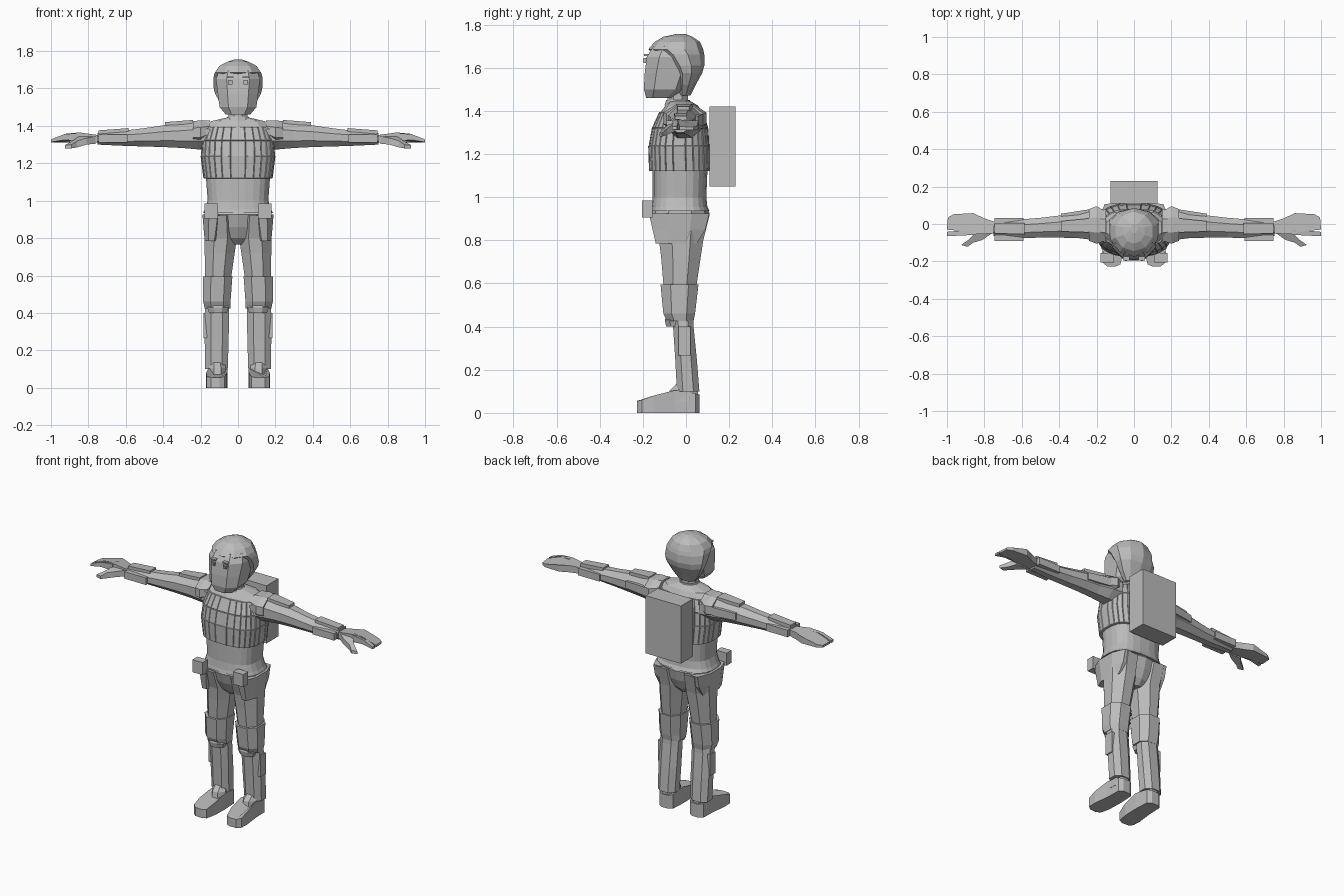
import bpy, bmesh, math
from mathutils import Vector

gray = bpy.data.materials.new("plain_gray")
gray.diffuse_color = (0.5, 0.5, 0.5, 1)


def finish(name, bm, mirror=False):
    bmesh.ops.recalc_face_normals(bm, faces=bm.faces)
    me = bpy.data.meshes.new(name)
    bm.to_mesh(me)
    bm.free()
    me.materials.append(gray)
    ob = bpy.data.objects.new(name, me)
    bpy.context.collection.objects.link(ob)
    if mirror:
        ob.modifiers.new("mirror", 'MIRROR')
    return ob


def loft(name, rings, n=8, axis='z', power=1.0, mirror=False, grooves=None):
    """Skin rings (t, a0, a1, b0, b1): axis z -> a=x, b=y; axis x -> a=y, b=z."""
    bm = bmesh.new()
    rows = []
    for t, a0, a1, b0, b1 in rings:
        row = []
        for i in range(n):
            g = 2 * math.pi * (i + 0.5) / n
            c, s = math.cos(g), math.sin(g)
            k = 1 / math.cos(math.pi / n) if n <= 8 else 1
            c, s = (math.copysign(min(1, abs(v) * k) ** power, v) for v in (c, s))
            a, b = (a0 + a1) / 2 + c * (a1 - a0) / 2, (b0 + b1) / 2 + s * (b1 - b0) / 2
            row.append(bm.verts.new((a, b, t) if axis == 'z' else (t, a, b)))
        rows.append(row)
    sides = []
    for lo, hi in zip(rows, rows[1:]):
        for i in range(n):
            j = (i + 1) % n
            sides.append(bm.faces.new((lo[i], lo[j], hi[j], hi[i])))
    bm.faces.new(rows[0])
    bm.faces.new(rows[-1])
    if grooves:
        bmesh.ops.recalc_face_normals(bm, faces=bm.faces)
        bmesh.ops.inset_individual(bm, faces=sides, thickness=grooves, depth=0.004)
    return finish(name, bm, mirror)


def box(name, x, y, z, mirror=False):
    bm = bmesh.new()
    bmesh.ops.create_cube(bm, size=1)
    for v in bm.verts:
        v.co = Vector([(r[0] + r[1]) / 2 + c * (r[1] - r[0])
                       for r, c in zip((x, y, z), v.co)])
    return finish(name, bm, mirror)


def slab(name, outline, mirror=True):
    """Solid from stations (x, y, z_low, z_high) around an outline."""
    bm = bmesh.new()
    lo = [bm.verts.new((x, y, a)) for x, y, a, b in outline]
    hi = [bm.verts.new((x, y, b)) for x, y, a, b in outline]
    bm.faces.new(lo)
    bm.faces.new(hi)
    for i in range(len(lo)):
        j = (i + 1) % len(lo)
        bm.faces.new((lo[i], lo[j], hi[j], hi[i]))
    return finish(name, bm, mirror)


def sym(*rows):
    return [(z, -w, w, y0, y1) for z, w, y0, y1 in rows]


# Head, hair and neck
loft("head", sym((1.46, .065, -.185, -.06), (1.50, .098, -.195, 0), (1.57, .108, -.192, .03),
                 (1.65, .118, -.182, .06), (1.70, .10, -.15, .05)), power=.75)
loft("hair", sym((1.47, .06, -.04, .02), (1.52, .10, -.05, .045), (1.575, .13, -.065, .075),
                 (1.61, .138, -.09, .085), (1.66, .138, -.135, .085), (1.685, .13, -.175, .08),
                 (1.72, .105, -.145, .065), (1.743, .06, -.105, .03), (1.755, .02, -.05, 0)), n=10)
loft("neck", sym((1.40, .06, -.09, .02), (1.44, .05, -.085, .01), (1.49, .052, -.085, .01)))
loft("collar", sym((1.425, .075, -.10, .03), (1.45, .058, -.092, .018)), n=10)
box("eye", (.03, .053), (-.196, -.17), (1.622, 1.645), True)
box("pupil", (.037, .047), (-.199, -.19), (1.627, 1.64), True)
box("eyebrow", (.025, .06), (-.195, -.17), (1.655, 1.663), True)

# Torso: shirt, flared hem, ribbed vest in bands
loft("shirt", sym((.935, .188, -.165, .11), (.955, .178, -.16, .10), (1.0, .163, -.155, .095),
                  (1.12, .172, -.155, .10), (1.2, .17, -.15, .09)), n=24, power=.75)
loft("vest_lower", sym((1.12, .182, -.168, .11), (1.24, .197, -.172, .108)),
     n=28, power=.72, grooves=.003)
loft("vest_upper", sym((1.235, .195, -.17, .105), (1.32, .19, -.155, .10),
                       (1.395, .165, -.12, .075)), n=28, power=.72, grooves=.003)
loft("shoulders", sym((1.30, .185, -.14, .09), (1.385, .19, -.125, .08),
                      (1.425, .15, -.095, .055), (1.445, .06, -.08, .02)), n=10, power=.8)

# Backpack and belt pouches
box("backpack", (-.125, .125), (.11, .23), (1.05, 1.42))
box("belt_pouch", (.108, .18), (-.205, -.155), (.905, .985), True)

# Arms with sleeve plates
loft("arm", [(.15, -.10, .08, 1.275, 1.43), (.22, -.085, .075, 1.275, 1.425),
             (.30, -.075, .055, 1.282, 1.413), (.40, -.073, .045, 1.287, 1.403),
             (.50, -.073, .033, 1.29, 1.388), (.60, -.075, .025, 1.293, 1.376),
             (.75, -.065, .012, 1.30, 1.362)], axis='x', mirror=True)
loft("shoulder_cap", [(.155, -.09, .07, 1.33, 1.425), (.20, -.105, .095, 1.30, 1.43),
                      (.24, -.09, .08, 1.30, 1.425)], axis='x', mirror=True)
slab("upper_sleeve_plate", [(.24, -.045, 1.40, 1.432), (.39, -.04, 1.39, 1.42),
                            (.39, .015, 1.39, 1.42), (.24, .03, 1.40, 1.432)])
slab("upper_sleeve_side", [(.24, .05, 1.33, 1.385), (.39, .03, 1.33, 1.375),
                           (.39, .055, 1.33, 1.375), (.24, .078, 1.33, 1.385)])
slab("cuff_plate", [(.585, -.055, 1.36, 1.388), (.745, -.05, 1.345, 1.376),
                    (.745, .005, 1.345, 1.376), (.585, .005, 1.36, 1.388)])
box("cuff_front", (.59, .745), (-.09, -.06), (1.31, 1.355), True)
box("cuff_back", (.59, .745), (.0, .033), (1.31, 1.355), True)

# Hands: fanned fingers, index finger and thumb
slab("hand", [(.74, -.05, 1.31, 1.35), (.85, -.055, 1.315, 1.365), (.90, -.04, 1.315, 1.36),
              (1.0, -.03, 1.312, 1.327), (.995, .035, 1.312, 1.325), (.965, .052, 1.31, 1.33),
              (.86, .058, 1.312, 1.355), (.80, .03, 1.312, 1.355), (.74, .01, 1.31, 1.35)])
slab("index_finger", [(.85, -.058, 1.32, 1.362), (.93, -.062, 1.325, 1.355),
                      (1.0, -.065, 1.313, 1.328), (1.0, -.042, 1.313, 1.328),
                      (.92, -.035, 1.325, 1.358), (.85, -.03, 1.32, 1.362)])
slab("thumb", [(.76, -.05, 1.305, 1.345), (.81, -.085, 1.30, 1.335), (.86, -.10, 1.285, 1.32),
               (.89, -.122, 1.28, 1.30), (.925, -.112, 1.28, 1.297), (.885, -.085, 1.29, 1.32),
               (.85, -.05, 1.305, 1.345)])

# Pelvis and legs
loft("pelvis", sym((.765, .03, -.08, .04), (.80, .10, -.115, .07), (.86, .165, -.145, .095),
                   (.925, .18, -.165, .11), (.945, .178, -.155, .10)), n=10, power=.8)
loft("thigh", [(.50, .045, .172, -.09, .035), (.60, .035, .176, -.105, .05),
               (.72, .018, .178, -.115, .068), (.80, .006, .178, -.125, .08),
               (.92, .01, .186, -.165, .11)], mirror=True)
loft("hip_plate", [(.785, .105, .178, -.14, .05), (.85, .09, .184, -.155, .09),
                   (.925, .075, .19, -.172, .108)], mirror=True)
loft("knee_guard", [(.425, .04, .178, -.088, .035), (.46, .04, .186, -.105, .042),
                    (.595, .03, .186, -.118, .058)], n=8, power=.85, mirror=True)
loft("kneecap", [(.40, .06, .155, -.092, -.02), (.43, .05, .165, -.098, -.02),
                 (.45, .06, .155, -.092, -.02)], mirror=True)
loft("shin", [(.10, .055, .176, -.042, .062), (.25, .05, .178, -.05, .05),
              (.40, .048, .178, -.06, .035), (.52, .05, .165, -.075, .03)],
     power=.85, mirror=True)
box("shin_side_plate", (.165, .185), (-.035, .02), (.265, .40), True)

# Boots: ankle and foot shaped along the sole
loft("ankle", [(.05, .06, .158, -.085, .058), (.105, .065, .155, -.075, .055),
               (.14, .07, .155, -.04, .05)], mirror=True)
slab("boot", [(.06, .045, 0, .09), (.055, -.05, 0, .105), (.058, -.15, 0, .08),
              (.072, -.215, 0, .058), (.10, -.228, 0, .055), (.145, -.226, 0, .055),
              (.168, -.205, 0, .06), (.17, -.15, 0, .08), (.158, -.05, 0, .105),
              (.155, .045, 0, .09), (.13, .062, 0, .085), (.085, .062, 0, .085)])
